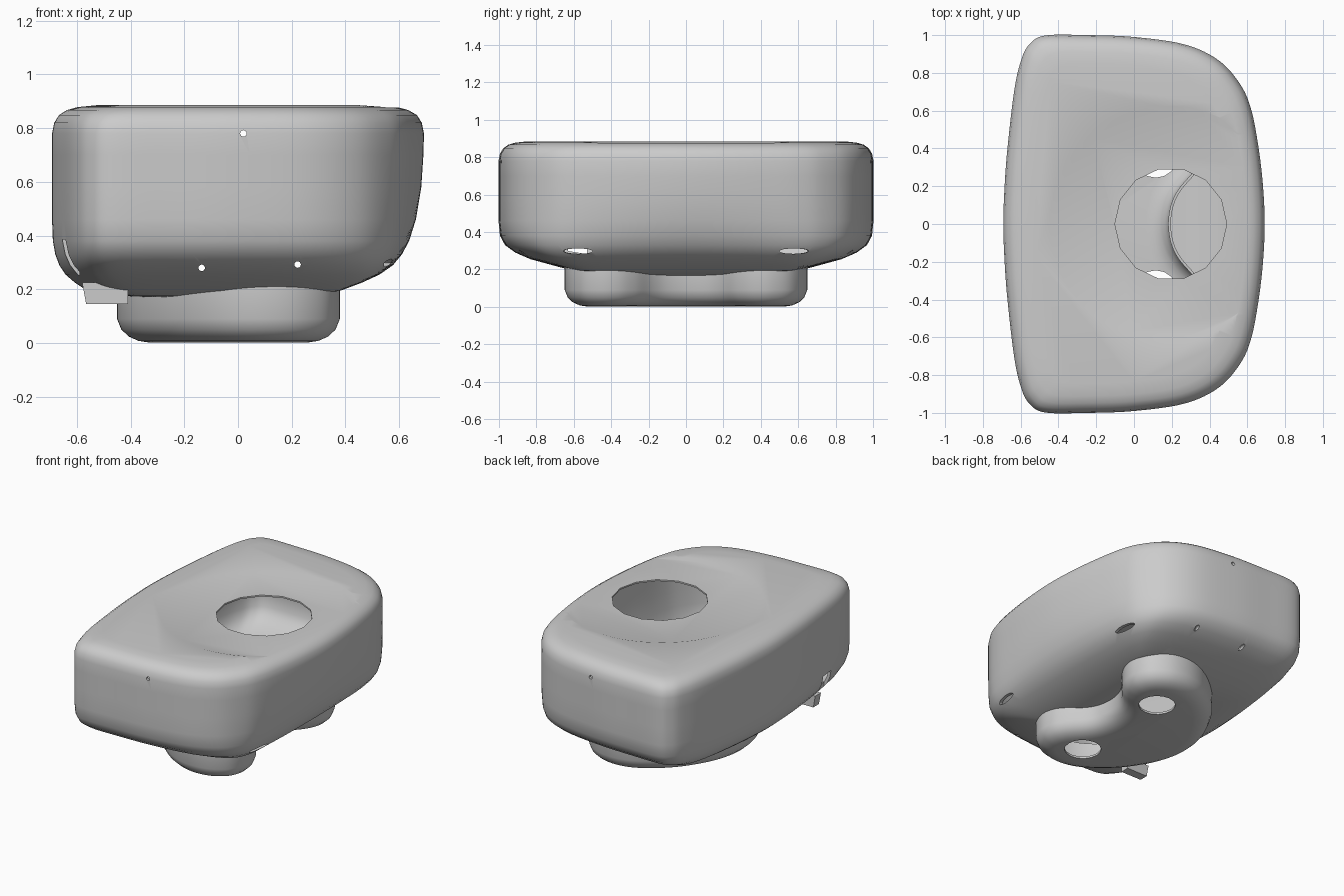
import bpy, bmesh, math
from mathutils import Vector

if "Cube" in bpy.data.objects:
    bpy.data.objects.remove(bpy.data.objects["Cube"])

T = 0.018  # wall thickness


def outline(half, steps=6):
    """Closed smooth outline from the y >= 0 half, mirrored across y."""
    pts = [Vector(p) for p in half + [(x, -y) for x, y in reversed(half[1:-1])]]
    n, out = len(pts), []
    for i in range(n):
        a, b, c, d = (pts[(i + k) % n] for k in (-1, 0, 1, 2))
        for s in range(steps):
            t = s / steps
            out.append(0.5 * (2 * b + (c - a) * t + (2 * a - 5 * b + 4 * c - d) * t ** 2
                              + (3 * b - a - 3 * c + d) * t ** 3))
    return out


def inset(pts, d):
    n, res = len(pts), []
    for i, p in enumerate(pts):
        t = (pts[(i + 1) % n] - pts[i - 1]).normalized()
        res.append(p + Vector((-t.y, t.x)) * d)
    return res


def loft(name, rings):
    """Closed solid through a stack of (z, points) rings."""
    bm = bmesh.new()
    loops = [[bm.verts.new((p[0], p[1], z)) for p in pts] for z, pts in rings]
    n = len(loops[0])
    for a, b in zip(loops, loops[1:]):
        for i in range(n):
            j = (i + 1) % n
            bm.faces.new((a[i], a[j], b[j], b[i]))
    bm.faces.new(loops[0][::-1])
    bm.faces.new(loops[-1])
    bmesh.ops.recalc_face_normals(bm, faces=bm.faces)
    me = bpy.data.meshes.new(name)
    bm.to_mesh(me)
    bm.free()
    ob = bpy.data.objects.new(name, me)
    bpy.context.collection.objects.link(ob)
    return ob


def disc(cx, cy, r, n):
    return [(cx + r * math.cos(2 * math.pi * i / n), cy + r * math.sin(2 * math.pi * i / n))
            for i in range(n)]


def box(name, lo, hi):
    pts = [(lo[0], lo[1]), (hi[0], lo[1]), (hi[0], hi[1]), (lo[0], hi[1])]
    return loft(name, [(lo[2], pts), (hi[2], pts)])


def rod(name, loc, rot, r, length, scale=(1, 1)):
    pts = [(x * scale[0], y * scale[1]) for x, y in disc(0, 0, r, 16)]
    ob = loft(name, [(-length / 2, pts), (length / 2, pts)])
    ob.location, ob.rotation_euler = loc, rot
    return ob


def cut(ob, cutters):
    bpy.context.view_layer.objects.active = ob
    for c in cutters:
        m = ob.modifiers.new("cut", 'BOOLEAN')
        m.operation, m.solver, m.object = 'DIFFERENCE', 'EXACT', c
        bpy.ops.object.modifier_apply(modifier=m.name)


# Main housing: plan outline squeezed per level (z, left, right, side insets)
plan = outline([(.692, 0), (.683, .2), (.66, .4), (.622, .6), (.565, .735), (.45, .865), (.27, .95),
                (0, .99), (-.25, 1), (-.47, .998), (-.555, .95), (-.60, .86), (-.635, .7),
                (-.67, .4), (-.685, .2), (-.692, 0)])
levels = [(.165, .42, .52, .65), (.175, .26, .42, .52), (.195, .13, .31, .39), (.225, .085, .23, .28),
          (.255, .05, .165, .17), (.29, .027, .115, .09), (.33, .012, .082, .035),
          (.38, .003, .055, .008), (.46, 0, .03, 0), (.58, 0, .01, 0), (.70, 0, .002, 0),
          (.78, 0, 0, 0), (.82, .008, .008, .008), (.848, .026, .026, .026),
          (.867, .055, .058, .052), (.878, .095, .10, .09), (.885, .165, .17, .155)]


def squeeze_right(x, z, r, k=9):
    """Upper rim shrinks evenly; the lower right end is flattened so its corners stay full."""
    if r <= 0 or x <= 0.01:
        return x
    if z > .78:
        return x * (.692 - r) / .692
    c = (.692 - r) ** -k - .692 ** -k
    return (x ** -k + c) ** (-1 / k)


def housing(name, t):
    rings = []
    for z, l, r, s in levels:
        pts = [(squeeze_right(p.x, z, r + t) if p.x > 0 else p.x * (.692 - l - t) / .692,
                p.y * (1 - s - t)) for p in plan]
        rings.append((.165 + t + (z - .165) * (.72 - 2 * t) / .72, pts))
    return loft(name, rings)


# Two-lobed foot below the housing
bean = outline([(-.45, 0), (-.43, .14), (-.37, .29), (-.25, .46), (-.09, .59), (.06, .645), (.21, .635),
                (.325, .565), (.375, .46), (.37, .36), (.325, .27), (.25, .18), (.21, .10),
                (.195, 0)])
bean.reverse()
foot_levels = [(.002, .12), (.008, .08), (.024, .044), (.05, .016), (.09, 0), (.215, 0)]
foot = loft("foot", [(z, inset(bean, d)) for z, d in foot_levels])
foot_core = loft("foot_core", [(z + (.014 if z < .2 else .1), inset(bean, d + .014))
                               for z, d in foot_levels])
body = housing("housing", 0)
body_core = housing("housing_core", T)

# Openings: dial recess and hole on top, pin holes, slits, cable slot, foot holes
recess = loft("recess", [(.877, disc(.18, 0, .60, 96)), (.885, disc(.18, 0, .625, 96)),
                         (.95, disc(.18, 0, .625, 96))])
hole = loft("top_hole", [(.7, disc(.195, 0, .296, 14)), (1, disc(.195, 0, .296, 14))])
pins = [rod("pin", (x, 0, z), (math.pi / 2, 0, 0), .012, 2.4)
        for x, z in [(.02, .78), (-.135, .28), (.222, .292)]]
slits = [rod("slit", (.57, s * .58, .298), (0, math.pi / 2, s * .2), .08, .12, (.18, 1))
         for s in (-1, 1)]
slot = box("slot", (-.8, -.63, .2), (-.59, -.53, .385))
foot_holes = [rod("foot_hole", (.115, s * .36, 0), (0, 0, 0), .115, .1) for s in (-1, 1)]

cutters = [body_core, foot_core, recess, hole, slot] + pins + slits + foot_holes
cut(body, cutters[:-2])
cut(foot, [foot_core] + foot_holes)

# Cable clip tab under the slot
tab = loft("cable_tab", [(.145, [(-.565, -.61), (-.41, -.61), (-.41, -.55), (-.565, -.55)]),
                         (.225, [(-.58, -.61), (-.41, -.61), (-.41, -.55), (-.58, -.55)])])

for c in cutters:
    bpy.data.objects.remove(c)
for o in foot, body:
    bpy.ops.object.select_all(action='DESELECT')
    o.select_set(True)
    bpy.context.view_layer.objects.active = o
    bpy.ops.object.shade_smooth_by_angle(angle=math.radians(35))
